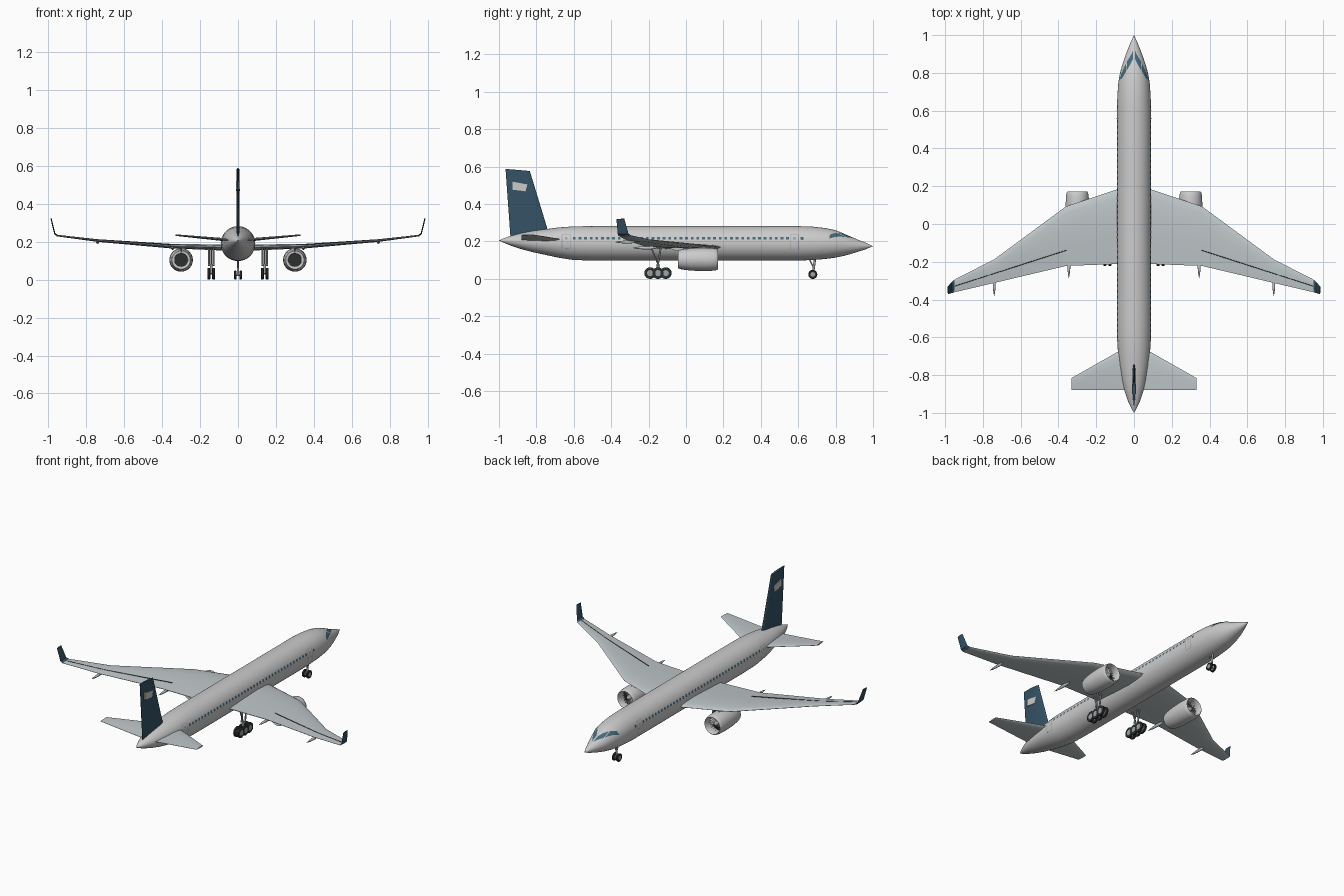
import bpy, bmesh, math
from mathutils import Vector as V

if "Cube" in bpy.data.objects:
    bpy.data.objects.remove(bpy.data.objects["Cube"])


def mat(name, *c):
    m = bpy.data.materials.new(name)
    m.diffuse_color = (*c, 1)
    m.use_nodes = True
    m.node_tree.nodes["Principled BSDF"].inputs["Base Color"].default_value = m.diffuse_color
    return m


WHITE = mat("pale_paint", .8, .8, .79)
WING = mat("wing_grey", .52, .57, .58)
NAVY = mat("navy", .035, .085, .13)
GLASS = mat("glass", .06, .14, .2)
DARK = mat("dark", .025, .03, .03)
METAL = mat("metal", .35, .37, .38)


def finish(name, bm, m, mirror=True, angle=35):
    bmesh.ops.remove_doubles(bm, verts=bm.verts, dist=1e-6)
    bmesh.ops.recalc_face_normals(bm, faces=bm.faces)
    me = bpy.data.meshes.new(name)
    bm.to_mesh(me)
    bm.free()
    me.materials.append(m)
    o = bpy.data.objects.new(name, me)
    bpy.context.collection.objects.link(o)
    bpy.ops.object.select_all(action='DESELECT')
    o.select_set(True)
    bpy.context.view_layer.objects.active = o
    bpy.ops.object.shade_smooth_by_angle(angle=math.radians(angle))
    if mirror:
        o.modifiers.new("mirror", 'MIRROR').use_mirror_merge = False
    return o


def skin(bm, rings, caps=True):
    vs = [[bm.verts.new(p) for p in r] for r in rings]
    n = len(vs[0])
    for a, b in zip(vs, vs[1:]):
        for i in range(n):
            bm.faces.new((a[i], a[(i + 1) % n], b[(i + 1) % n], b[i]))
    if caps:
        bm.faces.new(vs[0])
        bm.faces.new(vs[-1])


def lathe(bm, profile, c, axis='y', n=32):
    rings = []
    for d, r in profile:
        r = max(r, 1e-5)
        ring = []
        for i in range(n):
            t = i * math.tau / n
            u, w = r * math.cos(t), r * math.sin(t)
            ring.append(V(c) + (V((u, d, w)) if axis == 'y' else V((d, u, w))))
        rings.append(ring)
    skin(bm, rings, False)


def rod(bm, a, b, r, n=12):
    a, b = V(a), V(b)
    q = (b - a).to_track_quat('Z', 'Y')
    circ = [q @ V((r * math.cos(i * math.tau / n), r * math.sin(i * math.tau / n), 0)) for i in range(n)]
    skin(bm, [[a + p for p in circ], [b + p for p in circ]])


FOIL = [(0, 0), (.03, .4), (.12, .75), (.32, 1), (.65, .7), (1, .1)]


def foil(name, sections, m, mirror=True):
    # each section: leading point, trailing point, half-thickness vector
    bm = bmesh.new()
    rings = []
    for le, te, th in sections:
        le, te, th = V(le), V(te), V(th)
        up = [le.lerp(te, f) + th * t for f, t in FOIL]
        low = [le.lerp(te, f) - th * t for f, t in FOIL[:0:-1]]
        rings.append(up + low)
    skin(bm, rings)
    return finish(name, bm, m, mirror, 30)


# fuselage: y, centre z, half width, half height
BODY = [(1, .175, .0001, .0001), (.96, .176, .019, .018), (.92, .177, .035, .032), (.88, .179, .05, .046),
        (.84, .183, .063, .061), (.8, .187, .074, .073), (.75, .189, .083, .082), (.68, .19, .088, .089),
        (.6, .19, .091, .092), (-.5, .19, .091, .092), (-.6, .191, .09, .09), (-.68, .194, .085, .081),
        (-.75, .197, .077, .069), (-.82, .2, .065, .057), (-.88, .202, .051, .043), (-.94, .204, .031, .025),
        (-.98, .205, .012, .01), (-1, .206, .0001, .0001)]
bm = bmesh.new()
skin(bm, [[(w * math.cos(i * math.tau / 48), y, z + h * math.sin(i * math.tau / 48)) for i in range(48)]
          for y, z, w, h in BODY])
finish("fuselage", bm, WHITE, False, 50)


def on_body(y, t, off=.0012):
    for a, b in zip(BODY, BODY[1:]):
        if b[0] <= y <= a[0]:
            f = (a[0] - y) / (a[0] - b[0])
            z, w, h = (a[k] + (b[k] - a[k]) * f for k in (1, 2, 3))
            return V(((w + off) * math.cos(t), y, z + (h + off) * math.sin(t)))


def patch(bm, corners, n=1):
    # four (y, angle) corners laid on the fuselage skin
    c = [V(p) for p in corners]
    g = [[bm.verts.new(on_body(*c[0].lerp(c[1], i / n).lerp(c[3].lerp(c[2], i / n), j / n)))
          for j in range(n + 1)] for i in range(n + 1)]
    for i in range(n):
        for j in range(n):
            bm.faces.new((g[i][j], g[i + 1][j], g[i + 1][j + 1], g[i][j + 1]))


def rect(bm, y0, y1, t0, t1, n=1):
    patch(bm, [(y0, t0), (y1, t0), (y1, t1), (y0, t1)], n)


# cabin windows
bm = bmesh.new()
for i in range(39):
    y = -.597 + i * .03
    rect(bm, y - .0075, y + .0075, .21, .38)
rect(bm, .612, .627, .21, .38)
finish("cabin_windows", bm, GLASS)

# cockpit windscreen panes
bm = bmesh.new()
patch(bm, [(.92, 1.45), (.862, .88), (.812, 1.0), (.875, 1.48)], 8)
patch(bm, [(.855, .82), (.765, .35), (.77, .65), (.805, .95)], 8)
finish("windscreen", bm, GLASS)

# door outlines with window and handle
bm = bmesh.new()
for y in (-.641, .58):
    for s in (-1, 1):
        rect(bm, y + s * .022 - .002, y + s * .022 + .002, -.385, .53, 6)
    for t in (-.385, .51):
        rect(bm, y - .022, y + .022, t, t + .03)
    rect(bm, y - .007, y + .007, .22, .36)
    rect(bm, y + .004, y + .014, -.02, .03)
finish("door_outlines", bm, METAL)

# wings and winglets
foil("wings", [((.04, .2, .168), (.04, -.21, .168), (0, 0, .016)),
               ((.36, .093, .178), (.36, -.222, .176), (0, 0, .012)),
               ((.74, -.187, .207), (.74, -.312, .205), (0, 0, .007)),
               ((.957, -.298, .233), (.957, -.363, .232), (0, 0, .004))], WING)
foil("winglets", [((.952, -.296, .2325), (.952, -.363, .2315), (-.001, 0, .0045)),
                  ((.966, -.308, .243), (.966, -.365, .241), (-.003, 0, .002)),
                  ((.985, -.33, .322), (.985, -.372, .32), (-.003, 0, .0005))], NAVY)
bm = bmesh.new()
seam = [(.354, -.138, .1845), (.74, -.262, .2105), (.947, -.328, .2345)]
for a, b in zip(seam, seam[1:]):
    rod(bm, a, b, .0018, 6)
finish("flap_seams", bm, DARK)
bm = bmesh.new()
for x, z, y0, y1, r in ((.345, .166, -.15, -.287, .009), (.74, .197, -.265, -.382, .008)):
    lathe(bm, [(y0 + (y1 - y0) * f, r * k) for f, k in
               ((0, 0), (.1, .6), (.3, 1), (.6, .9), (.85, .5), (1, 0))], (x, 0, z), n=16)
finish("flap_fairings", bm, WING, angle=60)

# tail surfaces
foil("tailplane", [((.03, -.645, .207), (.03, -.88, .207), (0, 0, .009)),
                   ((.33, -.815, .235), (.33, -.88, .235), (0, 0, .004))], WING)
foil("tail_fin", [((0, -.728, .225), (0, -.938, .215), (.009, 0, 0)),
                  ((0, -.835, .577), (0, -.965, .588), (.008, 0, 0))], NAVY, False)
bm = bmesh.new()
quad = [(-.928, .52), (-.848, .505), (-.858, .468), (-.928, .477)]
skin(bm, [[(x, y, z) for y, z in quad] for x in (.002, .0095)])
finish("fin_panel", bm, WHITE)

# engines
EC = (.3, 0, .104)
bm = bmesh.new()
lathe(bm, [(-.03, .034), (-.04, .036), (-.042, .048), (-.02, .054), (.03, .06), (.1, .062), (.15, .06),
           (.167, .056), (.171, .0525), (.165, .049), (.14, .047), (.11, .047)], EC, n=40)
finish("engine_nacelles", bm, WHITE, angle=40)
bm = bmesh.new()
lathe(bm, [(.112, .0475), (.112, 0)], EC)
lathe(bm, [(-.034, .0355), (-.034, 0)], EC)
finish("engine_cores", bm, DARK)
bm = bmesh.new()
for i in range(18):
    t = i * math.tau / 18
    pts = [(.013, -.12, .116), (.046, -.05, .118), (.046, .13, .134), (.013, .12, .13)]
    bm.faces.new([bm.verts.new(V(EC) + V((r * math.cos(t + d), y, r * math.sin(t + d)))) for r, d, y in pts])
lathe(bm, [(.112, .015), (.132, .014), (.145, .008), (.153, 0)], EC, n=24)
finish("engine_fans", bm, METAL)
foil("engine_pylons", [((.3, .12, .15), (.3, -.035, .145), (.008, 0, 0)),
                       ((.3, .1, .178), (.3, -.12, .172), (.008, 0, 0))], WHITE)


# landing gear
def wheel(tyres, hubs, x, y, r, w):
    h = w / 2
    lathe(tyres, [(-h * .7, r * .5), (-h, r * .62), (-h, r * .85), (-h * .6, r), (h * .6, r),
                  (h, r * .85), (h, r * .62), (h * .7, r * .5)], (x, y, r), 'x', 28)
    lathe(hubs, [(-h * .75, 0), (-h * .75, r * .52), (h * .75, r * .52), (h * .75, 0)], (x, y, r), 'x', 20)


tyres, hubs, legs = bmesh.new(), bmesh.new(), bmesh.new()
for y in (-.192, -.15, -.108):
    for x in (.128, .154):
        wheel(tyres, hubs, x, y, .031, .016)
    rod(legs, (.125, y, .031), (.157, y, .031), .004)
rod(legs, (.141, -.192, .031), (.141, -.108, .031), .005)
rod(legs, (.141, -.15, .031), (.141, -.15, .08), .007)
for x in (.129, .153):
    rod(legs, (x, -.15, .075), (x, -.135, .168), .005)
rod(legs, (.125, -.15, .077), (.157, -.15, .077), .005)
rod(legs, (.141, -.15, .08), (.141, -.185, .165), .004)
finish("main_tyres", tyres, DARK)
finish("main_hubs", hubs, METAL)
finish("main_legs", legs, METAL)

tyres, hubs, legs = bmesh.new(), bmesh.new(), bmesh.new()
wheel(tyres, hubs, .014, .678, .024, .013)
finish("nose_tyres", tyres, DARK)
finish("nose_hubs", hubs, METAL)
rod(legs, (-.016, .678, .024), (.016, .678, .024), .004)
rod(legs, (0, .678, .024), (0, .692, .12), .006)
rod(legs, (0, .682, .06), (0, .655, .115), .004)
finish("nose_leg", legs, METAL, False)
